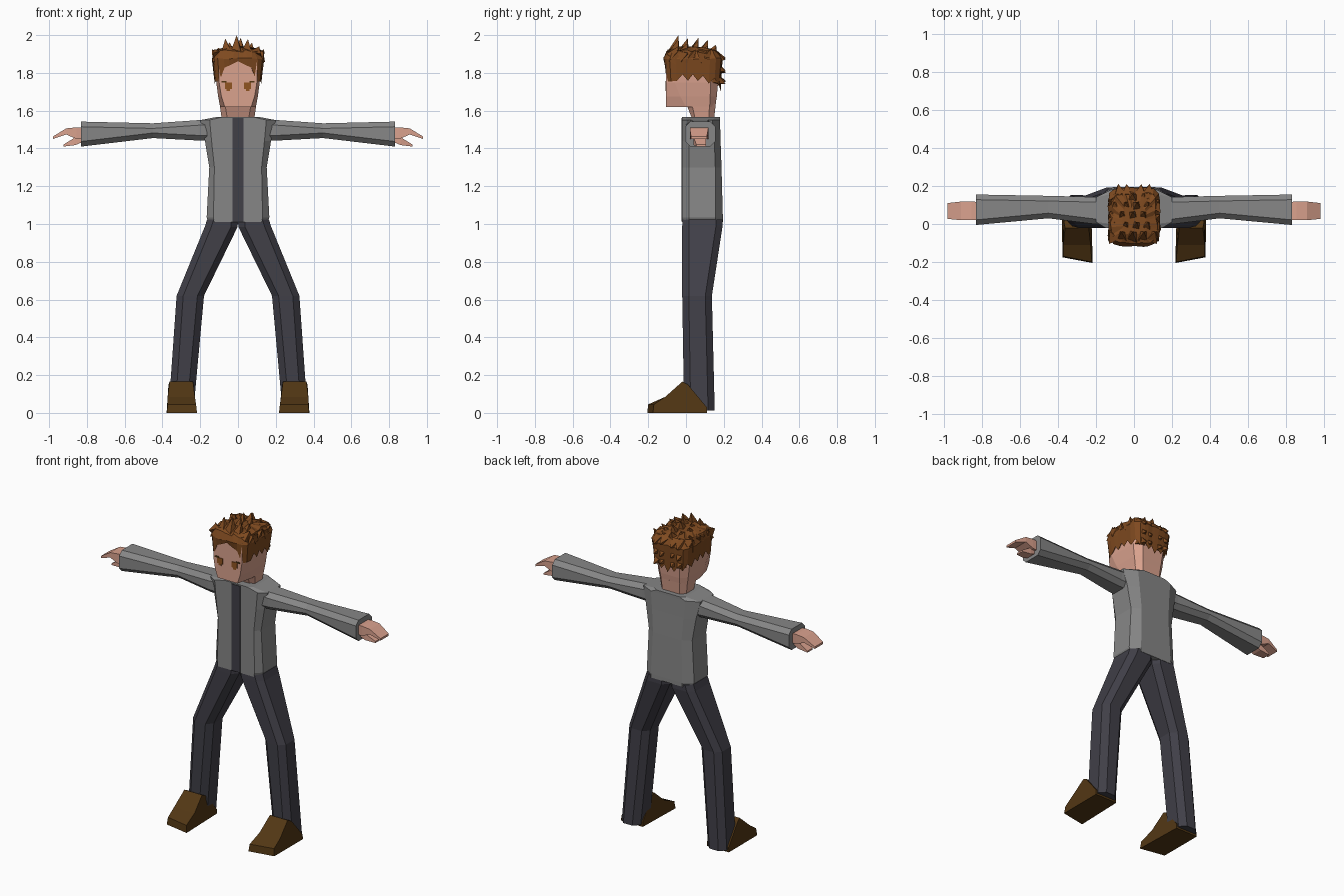
import bpy, bmesh, math, random
from mathutils import Vector

if "Cube" in bpy.data.objects:
    bpy.data.objects.remove(bpy.data.objects["Cube"])

random.seed(4)


def material(name, rgb):
    m = bpy.data.materials.new(name)
    m.diffuse_color = (*rgb, 1)
    m.use_nodes = True
    m.node_tree.nodes["Principled BSDF"].inputs["Base Color"].default_value = m.diffuse_color
    return m


SHIRT = material("grey cloth", (0.24, 0.24, 0.24))
DARK = material("dark cloth", (0.052, 0.05, 0.064))
SKIN = material("skin", (0.70, 0.36, 0.27))
HAIR = material("brown hair", (0.21, 0.068, 0.014))
SHOE = material("shoe leather", (0.085, 0.038, 0.007))
EYE = material("eye brown", (0.28, 0.09, 0.015))


def finish(bm, name, mat, mirror=False):
    bmesh.ops.recalc_face_normals(bm, faces=bm.faces)
    me = bpy.data.meshes.new(name)
    bm.to_mesh(me)
    bm.free()
    me.materials.append(mat)
    ob = bpy.data.objects.new(name, me)
    bpy.context.collection.objects.link(ob)
    if mirror:
        mod = ob.modifiers.new("Mirror", 'MIRROR')
        mod.use_mirror_merge = False
    return ob


def loft(name, mat, rings, mirror=False):
    """Skin a list of equal-length point rings and close both ends."""
    bm = bmesh.new()
    vs = [[bm.verts.new(p) for p in r] for r in rings]
    n = len(vs[0])
    for a, b in zip(vs, vs[1:]):
        for i in range(n):
            j = (i + 1) % n
            bm.faces.new((a[i], a[j], b[j], b[i]))
    bm.faces.new(vs[0][::-1])
    bm.faces.new(vs[-1])
    return finish(bm, name, mat, mirror)


def body_ring(z, fx, yf, sx, y1, y2, bx, yb):
    """Eight-sided horizontal section: front, side and back widths."""
    return [(-fx, yf, z), (fx, yf, z), (sx, y1, z), (sx, y2, z),
            (bx, yb, z), (-bx, yb, z), (-sx, y2, z), (-sx, y1, z)]


def chamfered(a0, a1, b0, b1, c):
    return [(a0 + c, b0), (a1 - c, b0), (a1, b0 + c), (a1, b1 - c),
            (a1 - c, b1), (a0 + c, b1), (a0, b1 - c), (a0, b0 + c)]


# Torso and front placket
loft("shirt_torso", SHIRT, [
    body_ring(1.01, 0.125, -0.02, 0.155, 0.02, 0.155, 0.11, 0.195),
    body_ring(1.035, 0.13, -0.02, 0.166, 0.015, 0.155, 0.11, 0.195),
    body_ring(1.30, 0.125, -0.02, 0.152, 0.015, 0.155, 0.10, 0.188),
    body_ring(1.44, 0.14, -0.02, 0.175, 0.015, 0.15, 0.11, 0.183),
    body_ring(1.55, 0.15, -0.02, 0.20, 0.01, 0.14, 0.12, 0.18),
    body_ring(1.567, 0.08, -0.02, 0.11, 0.0, 0.16, 0.08, 0.18)])


def plate(name, mat, x0, x1, z0, z1, y, mirror=False):
    loft(name, mat, [[(x0, yy, z0), (x1, yy, z0), (x1, yy, z1), (x0, yy, z1)]
                     for yy in (y, y + 0.007)], mirror)


plate("front_placket", DARK, -0.03, 0.03, 1.012, 1.56, -0.024)

# Sleeves: sections along x
SLEEVE = [(0.14, 0.0, 0.145, 1.44, 1.555), (0.21, 0.0, 0.142, 1.442, 1.55),
          (0.45, 0.03, 0.148, 1.455, 1.533), (0.83, -0.005, 0.155, 1.41, 1.542)]
loft("sleeve", SHIRT, [[(x, a, b) for a, b in chamfered(y0, y1, z0, z1, 0.027)]
                       for x, y0, y1, z0, z1 in SLEEVE], True)


# Hands: fingers and thumb as curled boxes
def digit(name, rows):
    loft(name, SKIN, [[(x, y0, z0), (x, y1, z0 + d), (x, y1, z1 + d), (x, y0, z1)]
                      for x, y0, y1, z0, z1, d in rows], True)


digit("fingers", [(0.80, 0.025, 0.115, 1.45, 1.508, 0), (0.855, 0.02, 0.118, 1.45, 1.512, 0),
                  (0.91, 0.02, 0.118, 1.474, 1.506, 0), (0.98, 0.027, 0.11, 1.450, 1.463, 0)])
digit("thumb", [(0.81, 0.04, 0.10, 1.44, 1.48, 0), (0.86, 0.04, 0.105, 1.418, 1.46, 0),
                (0.925, 0.055, 0.105, 1.41, 1.42, 0)])

# Trouser legs
LEG = [(1.025, 0.0, 0.163, -0.019, 0.193), (0.985, 0.002, 0.176, -0.02, 0.193),
       (0.62, 0.18, 0.325, -0.02, 0.137), (0.012, 0.236, 0.368, -0.01, 0.152)]
loft("trouser_leg", DARK, [[(a, b, z) for a, b in chamfered(x0, x1, y0, y1, 0.035)]
                           for z, x0, x1, y0, y1 in LEG], True)

# Shoes: side profile (y, z, inner x, outer x), toe slanted outwards
PROFILE = [(-0.205, 0.0, 0.217, 0.377), (-0.20, 0.045, 0.222, 0.372),
           (-0.11, 0.085, 0.228, 0.372), (-0.02, 0.165, 0.238, 0.362),
           (0.01, 0.15, 0.234, 0.368), (0.11, 0.03, 0.226, 0.376), (0.11, 0.0, 0.226, 0.378)]
loft("shoe", SHOE, [[(p[2], p[0], p[1]) for p in PROFILE],
                    [(p[3], p[0] + (0.03 if p[0] < -0.15 else 0), p[1]) for p in PROFILE]], True)

# Neck and head
loft("neck", SKIN, [
    body_ring(1.55, 0.055, 0.035, 0.085, 0.05, 0.12, 0.06, 0.148),
    body_ring(1.64, 0.07, 0.0, 0.098, 0.03, 0.125, 0.065, 0.158)])
loft("head", SKIN, [
    body_ring(1.62, 0.07, -0.105, 0.095, 0.0, 0.125, 0.062, 0.155),
    body_ring(1.675, 0.088, -0.105, 0.105, -0.03, 0.128, 0.068, 0.163),
    body_ring(1.75, 0.10, -0.105, 0.115, -0.06, 0.13, 0.075, 0.17),
    body_ring(1.88, 0.10, -0.105, 0.12, -0.06, 0.13, 0.08, 0.17)])

# Eyes with stepped lids
plate("eye", EYE, 0.032, 0.07, 1.715, 1.75, -0.109, True)
plate("lower_lid", EYE, 0.042, 0.06, 1.703, 1.716, -0.108, True)
plate("upper_lash", SHOE, 0.06, 0.088, 1.748, 1.757, -0.109, True)

# Hair cap with a jagged hairline
N = 36


def hairline(i):
    t = min(i, N - i) / N * 360
    jag = 0.022 if i % 2 else -0.012
    if t < 35:
        return 1.862 - 0.04 * t / 35
    if t < 55:
        return 1.755
    if t < 100:
        return 1.77 + jag
    return 1.77 - 0.055 * (t - 100) / 80 + jag


def hair_ring(wx, wy, z, cy=0.038, jitter=0.0):
    pts = []
    for i in range(N):
        t = i / N * math.tau
        s, c = math.sin(t), -math.cos(t)
        r = (abs(s) ** 5 + abs(c) ** 5) ** -0.2
        j = [random.uniform(-jitter, jitter) for _ in range(3)]
        pts.append((wx * r * s + j[0], cy + wy * r * c + j[1],
                    (hairline(i) if z is None else z) + j[2]))
    return pts


loft("hair_cap", HAIR, [
    hair_ring(0.07, 0.09, 1.87),
    hair_ring(0.125, 0.148, None, 0.036),
    hair_ring(0.136, 0.155, 1.875, 0.038, 0.004),
    hair_ring(0.118, 0.135, 1.915, 0.03, 0.008),
    hair_ring(0.06, 0.07, 1.935, 0.02, 0.006)])

# Hair spikes: four-sided points over the crown, tufts down the back
bm = bmesh.new()


def spike(base, tip, r):
    base, tip = Vector(base), Vector(tip)
    axis = (tip - base).normalized()
    u = axis.cross(Vector((1, 0, 0))).normalized()
    v = axis.cross(u)
    a = random.uniform(0.5, 1.0)
    ring = [bm.verts.new(base + r * (u * math.cos(a + k * math.pi / 2)
                                     + v * math.sin(a + k * math.pi / 2))) for k in range(4)]
    top = bm.verts.new(tip)
    for k in range(4):
        bm.faces.new((ring[k], ring[(k + 1) % 4], top))
    bm.faces.new(ring[::-1])


for row, (y, top) in enumerate([(-0.07, 2.0), (-0.02, 1.985), (0.035, 1.985), (0.085, 1.975), (0.13, 1.95)]):
    for col in range(5):
        x = -0.10 + 0.05 * col + (0.012 if row % 2 else -0.006)
        drop = 0.055 * (abs(x) / 0.1) ** 2
        z = top - drop - (random.uniform(0, 0.02) if col != 2 else 0)
        spike((x, y, 1.89), (x * 1.2, y + 0.03, z), 0.045)
for x in (-0.075, -0.035, 0.035, 0.075):
    for z in (1.75, 1.81, 1.87):
        spike((x, 0.15, z + 0.02), (x * 1.1, 0.21, z + random.uniform(-0.01, 0.015)), 0.042)
for side in (-1, 1):
    for y in (-0.06, 0.02, 0.10):
        spike((side * 0.105, y, 1.86), (side * 0.137, y + 0.03, 1.925), 0.04)
finish(bm, "hair_spikes", HAIR)
